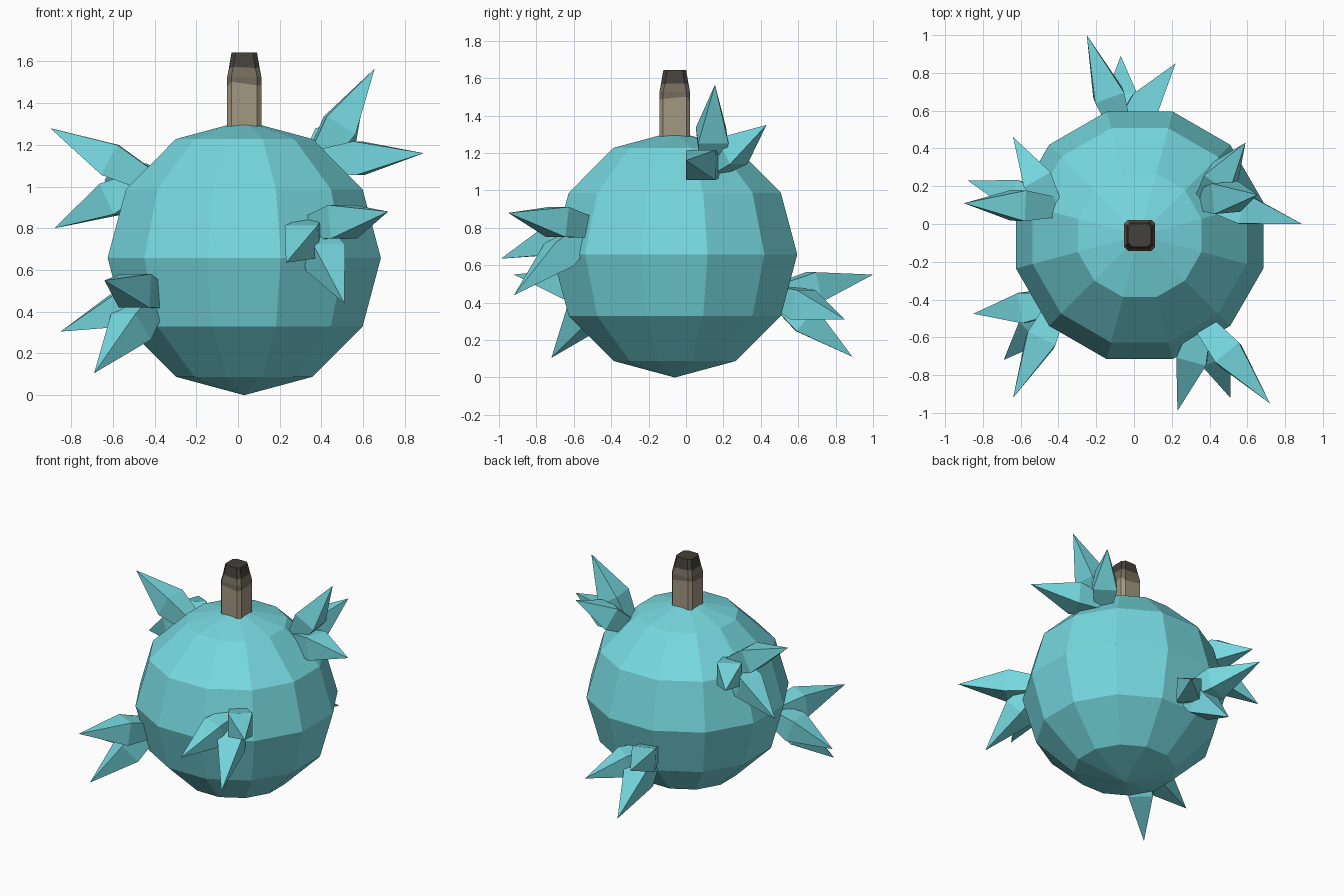
import bpy, bmesh, math
from mathutils import Vector

cube = bpy.data.objects.get("Cube")
if cube:
    bpy.data.objects.remove(cube, do_unlink=True)


def material(name, rgb):
    m = bpy.data.materials.new(name)
    m.use_nodes = True
    color = (*rgb, 1)
    m.diffuse_color = color
    m.node_tree.nodes["Principled BSDF"].inputs["Base Color"].default_value = color
    return m


def add_object(name, bm, mats):
    bmesh.ops.recalc_face_normals(bm, faces=bm.faces)
    mesh = bpy.data.meshes.new(name)
    bm.to_mesh(mesh)
    bm.free()
    for m in mats:
        mesh.materials.append(m)
    ob = bpy.data.objects.new(name, mesh)
    bpy.context.collection.objects.link(ob)
    return ob


def skin(bm, rings):
    """Join consecutive vertex rings with quads; returns a list of faces per band."""
    bands = []
    for a, b in zip(rings, rings[1:]):
        n = len(a)
        bands.append([bm.faces.new((a[i], a[(i + 1) % n], b[(i + 1) % n], b[i]))
                      for i in range(n)])
    return bands


turquoise = material("turquoise", (0.18, 0.69, 0.74))
tan = material("tan wood", (0.37, 0.31, 0.22))
brown = material("grey brown wood", (0.175, 0.15, 0.11))
dark = material("dark wood", (0.058, 0.05, 0.041))

CENTRE = Vector((0.03, -0.06, 0.658))

# Faceted round body
bm = bmesh.new()
bmesh.ops.create_uvsphere(bm, u_segments=12, v_segments=6, radius=1)
body = add_object("body", bm, [turquoise])
body.location = CENTRE
body.rotation_euler.z = math.radians(15)
body.scale = (0.678, 0.678, 0.658)

# Chamfered stem with three wood tones
bm = bmesh.new()
rings = []
levels = [(1.24, 0.082, 0), (1.49, 0.082, 0.014), (1.525, 0.082, 0),
          (1.57, 0.073, 0.004), (1.643, 0.061, 0)]
for z, half, wave in levels:
    inner = half - 0.02
    corners = [(half, -inner), (half, inner), (inner, half), (-inner, half),
               (-half, inner), (-half, -inner), (-inner, -half), (inner, -half)]
    rings.append([bm.verts.new((CENTRE.x + x, CENTRE.y + y, z + wave * math.sin(2.3 * i)))
                  for i, (x, y) in enumerate(corners)])
for tone, band in zip((0, 1, 1, 2), skin(bm, rings)):
    for f in band:
        f.material_index = tone
bm.faces.new(rings[0])
bm.faces.new(rings[-1]).material_index = 2
add_object("stem", bm, [tan, brown, dark])


# Crystal spikes: four-sided, swelling from a narrow root and then running to a point
def add_spike(bm, root, tip):
    root, tip = Vector(root), Vector(tip)
    axis = tip - root
    turn = axis.to_track_quat('Z', 'Y')
    rings = []
    for t, r in ((0, 0.075), (0.39, 0.115)):
        ring = []
        for k in range(4):
            a = math.radians(45 + 90 * k)
            offset = Vector((r * math.cos(a), r * math.sin(a), 0))
            ring.append(bm.verts.new(root + axis * t + turn @ offset))
        rings.append(ring)
    skin(bm, rings)
    bm.faces.new(rings[0])
    point = bm.verts.new(tip)
    top = rings[-1]
    for k in range(4):
        bm.faces.new((top[k], top[(k + 1) % 4], point))


# Each cluster: shared root, then three tips
clusters = {
    "upper_left_spikes": [(0.38, 0.13, 1.12),
                          (0.655, 0.155, 1.565), (0.89, 0, 1.16), (0.59, 0.43, 1.35)],
    "upper_right_spikes": [(-0.43, 0.09, 1.03),
                           (-0.9, 0.11, 1.28), (-0.88, 0.23, 0.8), (-0.64, 0.46, 1.03)],
    "back_spikes": [(-0.06, 0.48, 0.44),
                    (-0.25, 1.0, 0.55), (-0.07, 0.89, 0.11), (0.22, 0.85, 0.31)],
    "lower_right_spikes": [(-0.4, -0.42, 0.47),
                           (-0.85, -0.475, 0.305), (-0.69, -0.72, 0.105), (-0.64, -0.92, 0.55)],
    "front_left_spikes": [(0.36, -0.52, 0.8),
                          (0.72, -0.95, 0.88), (0.51, -0.92, 0.44), (0.23, -0.99, 0.635)],
}
for name, (root, *tips) in clusters.items():
    bm = bmesh.new()
    for tip in tips:
        add_spike(bm, root, tip)
    add_object(name, bm, [turquoise])
